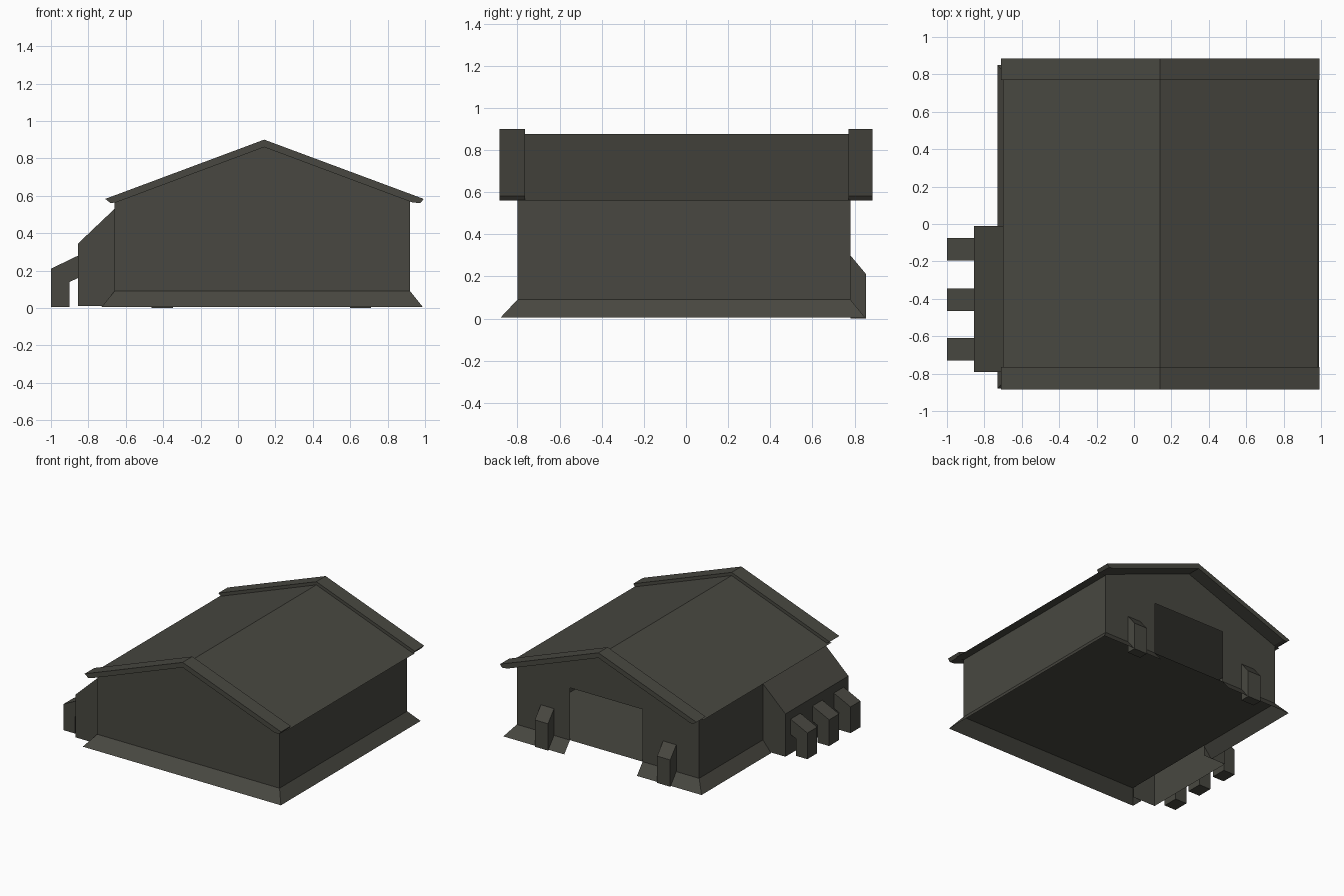
import bpy, bmesh
from mathutils import Vector

if "Cube" in bpy.data.objects:
    bpy.data.objects.remove(bpy.data.objects["Cube"])

mat = bpy.data.materials.new("dark_olive_grey")
mat.diffuse_color = (0.065, 0.064, 0.052, 1)
mat.use_nodes = True
mat.node_tree.nodes["Principled BSDF"].inputs["Base Color"].default_value = mat.diffuse_color


def finish(name, bm):
    me = bpy.data.meshes.new(name)
    bm.to_mesh(me)
    bm.free()
    me.materials.append(mat)
    ob = bpy.data.objects.new(name, me)
    bpy.context.collection.objects.link(ob)
    return ob


def extrude(name, profile, axis, a, b, open_dirs=()):
    """Extrude a (horizontal, z) profile along x or y; drop faces that point along open_dirs."""
    bm = bmesh.new()
    if axis == 'y':
        pts = [(u, a, z) for u, z in profile]
        move = Vector((0, b - a, 0))
    else:
        pts = [(a, u, z) for u, z in profile]
        move = Vector((b - a, 0, 0))
    face = bm.faces.new([bm.verts.new(p) for p in pts])
    res = bmesh.ops.extrude_face_region(bm, geom=[face])
    new = [g for g in res['geom'] if isinstance(g, bmesh.types.BMVert)]
    bmesh.ops.translate(bm, verts=new, vec=move)
    bmesh.ops.recalc_face_normals(bm, faces=bm.faces[:])
    bm.normal_update()
    drop = [f for f in bm.faces if any(f.normal.dot(Vector(d)) > 0.99 for d in open_dirs)]
    bmesh.ops.delete(bm, geom=drop, context='FACES')
    return finish(name, bm)


def sheet(name, faces):
    """Thin shell made of separate polygons, wound outwards."""
    bm = bmesh.new()
    for pts in faces:
        bm.faces.new([bm.verts.new(p) for p in pts])
    bmesh.ops.remove_doubles(bm, verts=bm.verts[:], dist=0.0005)
    return finish(name, bm)


X0, X1, Y0, Y1 = -0.66, 0.92, -0.80, 0.78      # wall planes
ZB, ZE, ZR, XR = 0.09, 0.56, 0.875, 0.14       # wall base, eaves, ridge
D0, D1, DZ = -0.17, 0.46, 0.50                 # doorway sides and top

# Hollow walls with gable ends and an open rear doorway
front = [(X0, Y0, ZB), (X1, Y0, ZB), (X1, Y0, 0.58), (XR, Y0, ZR), (X0, Y0, 0.575)]
back = [(x, Y1, z) for x, z in [
    (X1, ZB), (D1, ZB), (D1, DZ), (D0, DZ), (D0, ZB), (X0, ZB),
    (X0, 0.575), (XR, ZR), (X1, 0.58)]]
sheet("walls", [
    front, back,
    [(X1, Y0, ZB), (X1, Y1, ZB), (X1, Y1, ZE), (X1, Y0, ZE)],
    [(X0, Y1, ZB), (X0, Y0, ZB), (X0, Y0, ZE), (X0, Y1, ZE)]])

# Floor level with the base of the walls
sheet("floor", [[(X0, Y0, ZB), (X1, Y0, ZB), (X1, Y1, ZB), (X0, Y1, ZB)]])

# Flared skirt, interrupted at the doorway and the side housing
runs = [
    [((-0.73, -0.79), (X0, -0.79)), ((-0.73, -0.88), (X0, Y0)), ((0.988, -0.88), (X1, Y0)),
     ((0.988, 0.85), (X1, Y1)), ((D1, 0.85), (D1, Y1))],
    [((D0, 0.85), (D0, Y1)), ((-0.73, 0.85), (X0, Y1)), ((-0.73, -0.01), (X0, -0.01))]]
sheet("skirt", [[(*o1, 0.005), (*o2, 0.005), (*i2, ZB), (*i1, ZB)]
                for run in runs for (o1, i1), (o2, i2) in zip(run, run[1:])])

# Gabled roof sheet with narrow eaves
EL, ER = -0.70, 0.985
sheet("roof", [
    [(XR, Y0, ZR), (ER, Y0, ZE), (ER, Y1, ZE), (XR, Y1, ZR)],
    [(EL, Y0, ZE), (XR, Y0, ZR), (XR, Y1, ZR), (EL, Y1, ZE)],
    [(ER, Y0, ZE), (X1, Y0, ZE), (X1, Y1, ZE), (ER, Y1, ZE)],
    [(X0, Y0, ZE), (EL, Y0, ZE), (EL, Y1, ZE), (X0, Y1, ZE)]])

# Raised gable trims at both ends
trim = [(-0.68, 0.56), (-0.71, 0.583), (XR, 0.90), (0.993, 0.583),
        (0.975, 0.56), (0.93, 0.565), (XR, 0.86), (-0.65, 0.565)]
for name, a, b in [("front_gable_trim", -0.885, -0.765), ("rear_gable_trim", 0.77, 0.885)]:
    extrude(name, trim, 'y', a, b)

# Side housing with sloped top, open underneath and towards the wall
extrude("side_housing", [(X0, 0.01), (-0.855, 0.01), (-0.855, 0.345), (X0, 0.53)],
        'y', -0.79, -0.01, [(0, 0, -1), (1, 0, 0)])

# Three bent pipes running from the housing to the ground
pipe = [(-0.855, 0.28), (-1.0, 0.21), (-1.0, 0.005), (-0.90, 0.005), (-0.90, 0.14), (-0.855, 0.16)]
for i, y in enumerate((-0.67, -0.405, -0.135)):
    extrude(f"pipe_{i + 1}", pipe, 'y', y - 0.061, y + 0.061)

# Posts beside the rear doorway
post = [(Y1, 0.0), (0.855, 0.0), (0.855, 0.21), (Y1, 0.30)]
for i, x in enumerate((-0.405, 0.655)):
    extrude(f"door_post_{i + 1}", post, 'x', x - 0.057, x + 0.057, [(0, -1, 0)])
